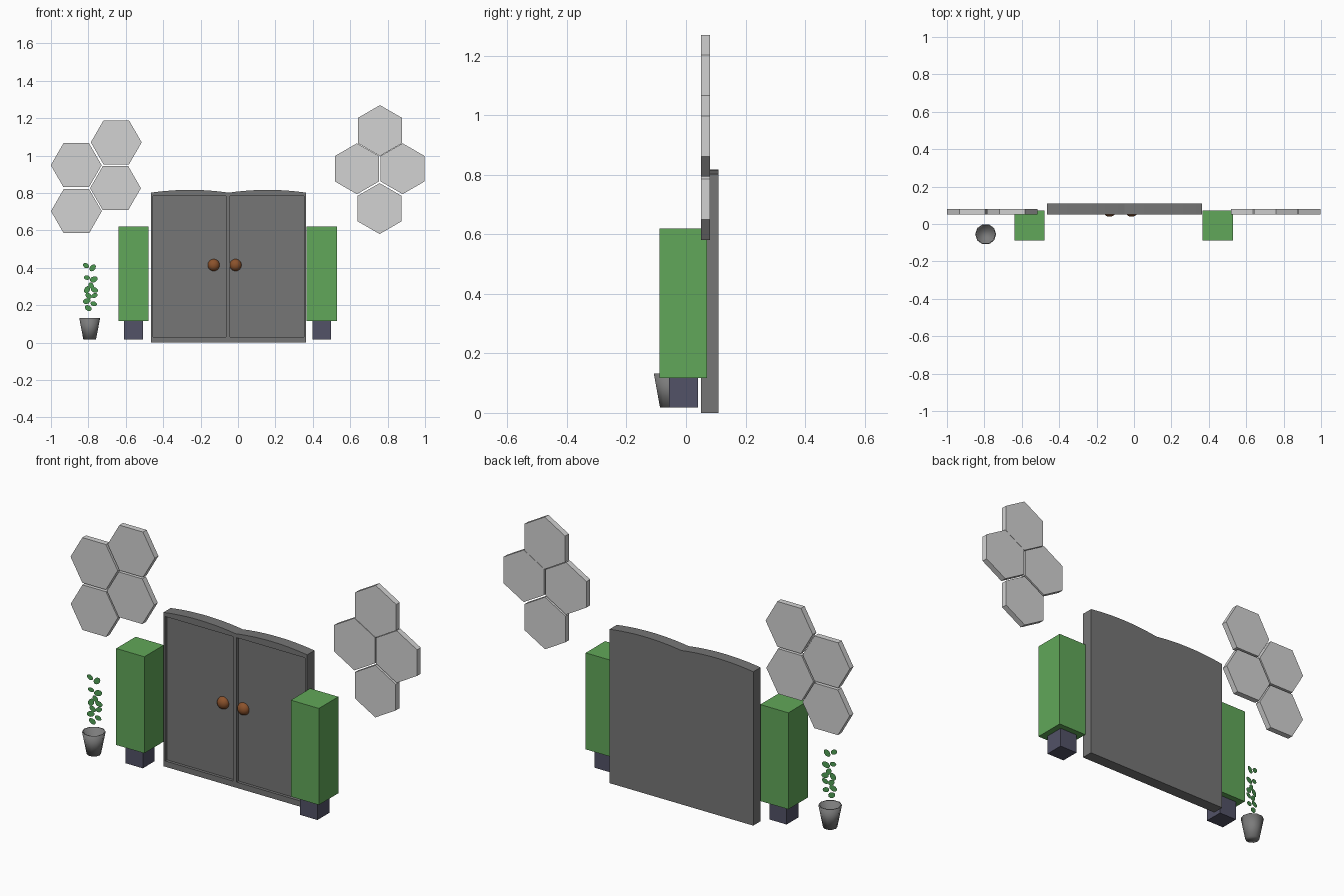
import bpy, bmesh, math
from mathutils import Matrix, Vector

default_cube = bpy.data.objects.get("Cube")
if default_cube:
    bpy.data.objects.remove(default_cube, do_unlink=True)


def material(name, r, g, b):
    mat = bpy.data.materials.new(name)
    mat.use_nodes = True
    mat.diffuse_color = (r, g, b, 1)
    mat.node_tree.nodes["Principled BSDF"].inputs["Base Color"].default_value = (r, g, b, 1)
    return mat


pale_grey = material("pale grey panel", .65, .65, .65)
dark_grey = material("dark grey cabinet", .18, .18, .18)
green = material("green upholstery", .12, .39, .10)
slate = material("slate blue legs", .085, .085, .135)
brown = material("brown wood knob", .26, .085, .025)
leaf_green = material("leaf green", .08, .34, .09)
pot_grey = material("pot grey", .2, .2, .2)


def finish(name, bm, mat, smooth=False):
    """Turn a bmesh into a named, coloured object."""
    mesh = bpy.data.meshes.new(name)
    bm.to_mesh(mesh)
    bm.free()
    mesh.materials.append(mat)
    for poly in mesh.polygons:
        poly.use_smooth = smooth
    obj = bpy.data.objects.new(name, mesh)
    bpy.context.collection.objects.link(obj)
    return obj


def box(name, mat, xs, ys, zs):
    bm = bmesh.new()
    bmesh.ops.create_cube(bm, size=1)
    for v in bm.verts:
        v.co = [lo + (c + .5) * (hi - lo) for c, (lo, hi) in zip(v.co, (xs, ys, zs))]
    return finish(name, bm, mat)


def prism(name, mat, outline, y_front, y_back):
    """Extrude an outline of x, z points from front to back."""
    bm = bmesh.new()
    face = bm.faces.new([bm.verts.new((x, y_front, z)) for x, z in outline])
    extruded = bmesh.ops.extrude_face_region(bm, geom=[face])["geom"]
    moved = [g for g in extruded if isinstance(g, bmesh.types.BMVert)]
    bmesh.ops.translate(bm, verts=moved, vec=(0, y_back - y_front, 0))
    bmesh.ops.recalc_face_normals(bm, faces=bm.faces)
    return finish(name, bm, mat)


# Cabinet body with a double-arched top
left, middle, right = -.465, -.05, .364
front, back = .05, .11
outline = [(left, 0), (right, 0)]
for start, end in ((right, middle), (middle, left)):
    for i in range(13):
        t = i / 6 - 1
        if start == middle and i == 0:
            continue
        outline.append((start + (end - start) * i / 12, .802 + .015 * (1 - t * t)))
cabinet = prism("cabinet_body", dark_grey, outline, front, back)

# Recessed door panels
for x0, x1 in ((-.455, -.064), (-.043, .352)):
    cutter = box("door_recess_cutter", dark_grey, (x0, x1), (0, front + .015), (.03, .783))
    cutter.hide_render = True
    cut = cabinet.modifiers.new("door recess", "BOOLEAN")
    cut.operation = "DIFFERENCE"
    cut.solver = "EXACT"
    cut.object = cutter
    bpy.context.view_layer.objects.active = cabinet
    bpy.ops.object.modifier_apply(modifier=cut.name)
    bpy.data.objects.remove(cutter, do_unlink=True)

# Door knobs
for side, x in (("right", -.13), ("left", -.013)):
    bm = bmesh.new()
    bmesh.ops.create_uvsphere(bm, u_segments=24, v_segments=14, radius=.032)
    bmesh.ops.scale(bm, verts=bm.verts, vec=(1, .85, 1))
    bmesh.ops.translate(bm, verts=bm.verts, vec=(x, front + .016, .415))
    finish(side + "_door_knob", bm, brown, smooth=True)

# Green stools on square legs
for side, x in (("right", -.559), ("left", .448)):
    box(side + "_stool_seat", green, (x - .081, x + .081), (-.089, .071), (.117, .62))
    box(side + "_stool_leg", slate, (x - .05, x + .05), (-.057, .041), (.018, .117))


# Hexagonal wall panels: flat-topped on the right, pointed on the left
def hexagon(name, x, z, turn):
    points = [(x + .136 * math.cos(turn + i * math.pi / 3),
               z + .136 * math.sin(turn + i * math.pi / 3)) for i in range(6)]
    prism(name, pale_grey, points, .05, .08)


for x, z in ((-.651, 1.071), (-.865, .949), (-.655, .826), (-.864, .703)):
    hexagon("right_wall_panel", x, z, 0)
for x, z in ((.759, 1.134), (.636, .93), (.88, .93), (.757, .717)):
    hexagon("left_wall_panel", x, z, math.pi / 6)

# Tapered pot with a hollow top
pot_x, pot_y, sides = -.793, -.055, 10
bm = bmesh.new()
rings = []
for radius, z in ((.034, .018), (.056, .133), (.050, .133), (.044, .09)):
    rings.append([bm.verts.new((pot_x + radius * math.cos(math.tau * i / sides),
                                pot_y + radius * math.sin(math.tau * i / sides), z))
                  for i in range(sides)])
for lower, upper in zip(rings, rings[1:]):
    for i in range(sides):
        j = (i + 1) % sides
        bm.faces.new((lower[i], lower[j], upper[j], upper[i]))
bm.faces.new(rings[0][::-1])
bm.faces.new(rings[-1])
bmesh.ops.recalc_face_normals(bm, faces=bm.faces)
finish("plant_pot", bm, pot_grey, smooth=True)

# Flat spray of leaves: sideways offset, height, tilt in degrees, length
leaves = [(-.02, .412, 30, .036), (.016, .40, -50, .042), (-.015, .348, 10, .034),
          (.022, .338, -20, .044), (.008, .305, 60, .038), (-.014, .283, -60, .042),
          (.026, .282, 20, .04), (-.006, .25, 40, .038), (.026, .252, -30, .036),
          (-.016, .222, -20, .042), (.022, .208, 20, .036), (-.008, .185, 30, .04)]
bm = bmesh.new()
place = Matrix.Translation((pot_x, pot_y, 0)) @ Matrix.Rotation(math.radians(10), 4, "Z")
for offset, height, tilt, length in leaves:
    local = Matrix.Translation((offset, 0, height)) @ Matrix.Rotation(math.radians(tilt), 4, "Y")
    ring = []
    for i in range(10):
        a = math.tau * i / 10
        point = Vector((length / 2 * math.cos(a), 0, length * .36 * math.sin(a)))
        ring.append(bm.verts.new(place @ local @ point))
    bm.faces.new(ring)
finish("plant_leaves", bm, leaf_green)
